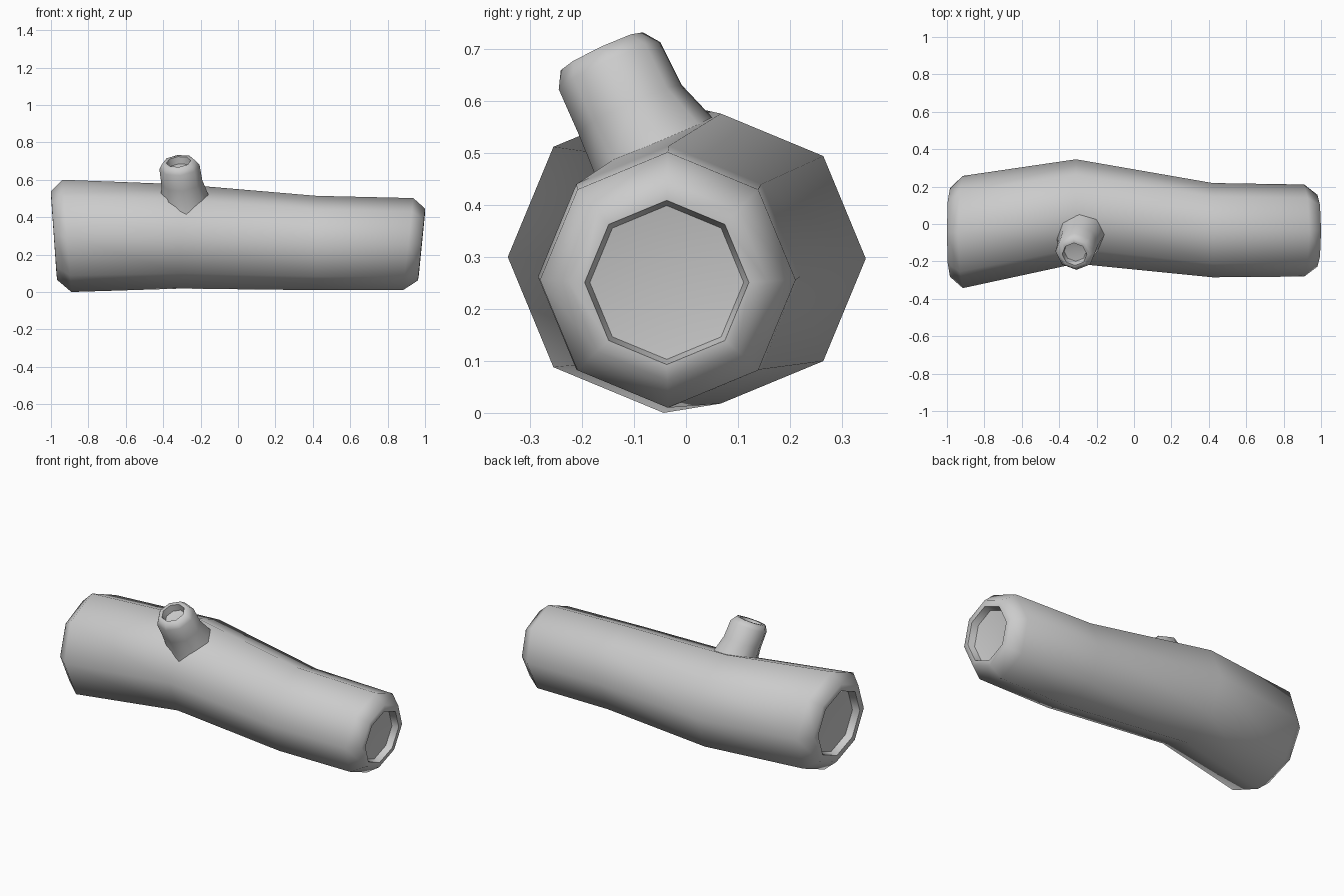
import bpy, bmesh, math
from mathutils import Vector

if "Cube" in bpy.data.objects:
    bpy.data.objects.remove(bpy.data.objects["Cube"])

SIDES = 8


def loft(name, rings, cap_start, cap_end):
    """Skin octagonal rings (centre, radius, u, v); caps are fans to a given point."""
    bm = bmesh.new()
    loops = []
    for c, r, u, v in rings:
        loops.append([bm.verts.new(Vector(c) + r * (math.cos(a) * Vector(u) + math.sin(a) * Vector(v)))
                      for a in (2 * math.pi * i / SIDES for i in range(SIDES))])
    for lo, hi in zip(loops, loops[1:]):
        for i in range(SIDES):
            j = (i + 1) % SIDES
            bm.faces.new((lo[i], lo[j], hi[j], hi[i]))
    for point, loop in ((cap_start, loops[0]), (cap_end, loops[-1])):
        if point is not None:
            p = bm.verts.new(point)
            for i in range(SIDES):
                bm.faces.new((loop[i], loop[(i + 1) % SIDES], p))
    bmesh.ops.recalc_face_normals(bm, faces=bm.faces[:])
    mesh = bpy.data.meshes.new(name)
    bm.to_mesh(mesh)
    bm.free()
    ob = bpy.data.objects.new(name, mesh)
    bpy.context.collection.objects.link(ob)
    bpy.ops.object.select_all(action='DESELECT')
    ob.select_set(True)
    bpy.context.view_layer.objects.active = ob
    bpy.ops.object.shade_smooth_by_angle(angle=math.radians(62))
    return ob


# Log trunk: x, y, z of centre, radius, lean of the ring along x
trunk = [
    (-0.945, -0.045, 0.302, 0.185, -0.07),   # left recess floor
    (-0.985, -0.045, 0.302, 0.197, -0.07),   # left recess edge
    (-0.984, -0.045, 0.302, 0.237, -0.07),   # left rim
    (-0.915, -0.043, 0.300, 0.300, -0.08),
    (-0.31, 0.067, 0.297, 0.279, 0.0),       # bend
    (0.42, -0.033, 0.262, 0.252, 0.0),       # bend
    (0.91, -0.035, 0.256, 0.246, 0.11),
    (0.981, -0.036, 0.254, 0.192, 0.10),     # right rim
    (0.983, -0.037, 0.251, 0.158, 0.10),     # right recess edge
    (0.945, -0.037, 0.251, 0.148, 0.10),     # right recess floor
]
loft("log_trunk",
     [((x, y, z), r, (0, 1, 0), (t, 0, 1)) for x, y, z, r, t in trunk],
     (-0.935, -0.045, 0.302), (0.925, -0.037, 0.251))

# Cut branch stub, leaning forward out of the trunk
axis = Vector((-0.10, -0.42, 0.90)).normalized()
u = Vector((1, 0, 0.11)).normalized()
v = axis.cross(u)
stub = [
    (-0.28, -0.035, 0.45, 0.140),
    (-0.285, -0.056, 0.505, 0.128),
    (-0.300, -0.108, 0.585, 0.110),
    (-0.313, -0.147, 0.668, 0.108),
    (-0.318, -0.162, 0.696, 0.087),          # rim
    (-0.318, -0.162, 0.696, 0.066),          # recess edge
    (-0.314, -0.145, 0.660, 0.060),          # recess floor
]
loft("branch_stub", [((x, y, z), r, u, v) for x, y, z, r in stub],
     None, (-0.313, -0.141, 0.652))
